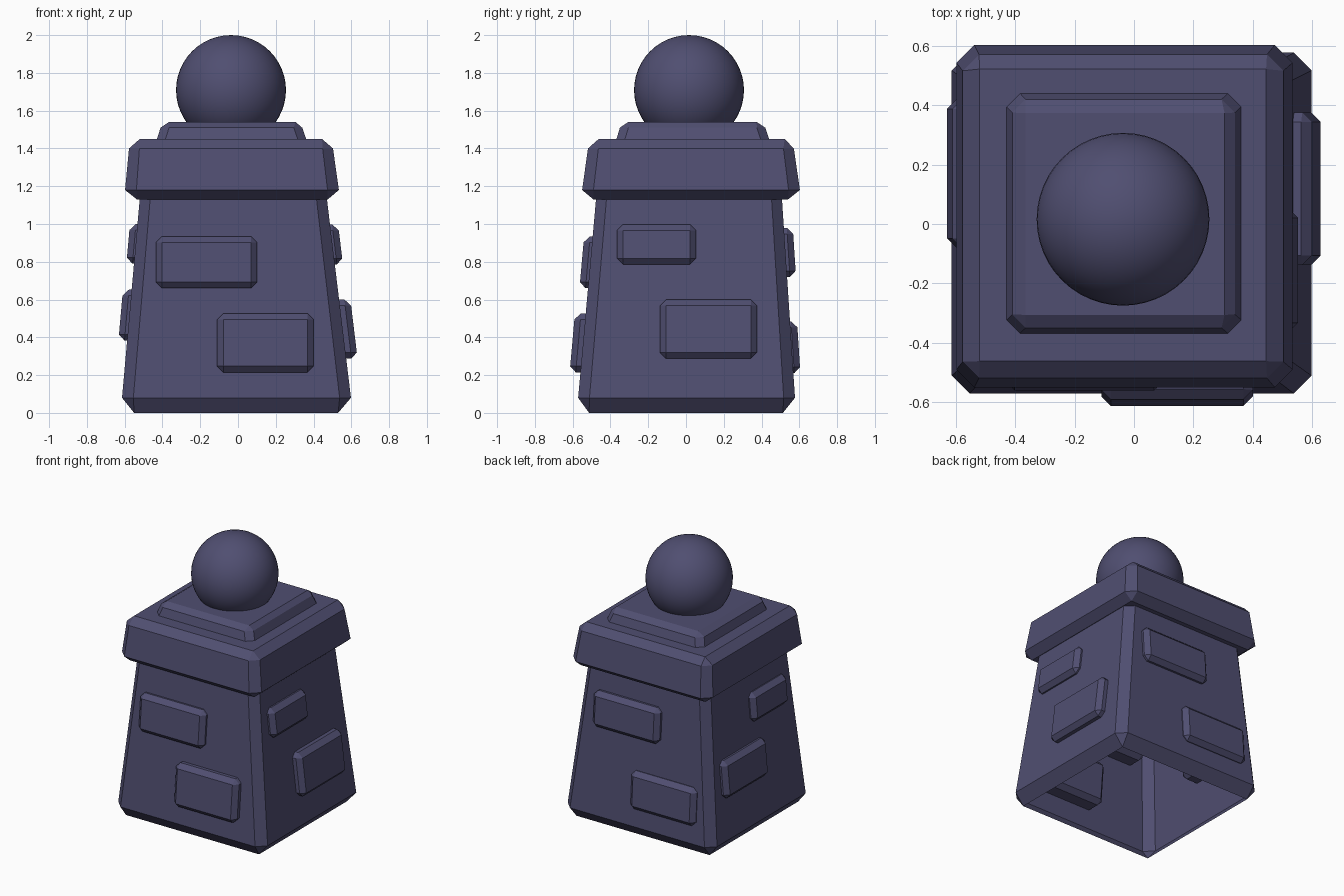
import bpy, bmesh

if "Cube" in bpy.data.objects:
    bpy.data.objects.remove(bpy.data.objects["Cube"])

mat = bpy.data.materials.new("dark slate violet")
mat.diffuse_color = (0.08, 0.077, 0.165, 1)
mat.use_nodes = True
mat.node_tree.nodes["Principled BSDF"].inputs["Base Color"].default_value = mat.diffuse_color


def finish(name, bm):
    bmesh.ops.remove_doubles(bm, verts=bm.verts, dist=0.0005)
    bmesh.ops.recalc_face_normals(bm, faces=bm.faces)
    me = bpy.data.meshes.new(name)
    bm.to_mesh(me)
    bm.free()
    me.materials.append(mat)
    ob = bpy.data.objects.new(name, me)
    bpy.context.collection.objects.link(ob)
    return ob


def loft(name, sections, bottom, top):
    """Join rectangles (z, x0, x1, y0, y1, corner chamfer) into a chamfered block."""
    bm = bmesh.new()
    rings = []
    for z, x0, x1, y0, y1, c in sections:
        pts = [(x0 + c, y0), (x1 - c, y0), (x1, y0 + c), (x1, y1 - c),
               (x1 - c, y1), (x0 + c, y1), (x0, y1 - c), (x0, y0 + c)]
        rings.append([bm.verts.new((x, y, z)) for x, y in pts])
    for a, b in zip(rings, rings[1:]):
        for i in range(8):
            j = (i + 1) % 8
            bm.faces.new((a[i], a[j], b[j], b[i]))
    if bottom:
        bm.faces.new(rings[0][::-1])
    if top:
        bm.faces.new(rings[-1])
    return finish(name, bm)


# Tapered hollow body, open underneath
loft("body", [(0, -.55, .53, -.513, .513, 0),
              (.08, -.614, .598, -.571, .577, .06),
              (1.18, -.516, .465, -.472, .505, .055)], False, False)

# Overhanging cap slab
loft("cap", [(1.13, -.535, .475, -.49, .54, 0),
             (1.18, -.598, .534, -.55, .603, .06),
             (1.40, -.577, .503, -.519, .571, .055),
             (1.45, -.52, .445, -.462, .522, 0)], True, True)

# Small plinth below the ball
loft("plinth", [(1.43, -.435, .368, -.374, .446, .045),
                (1.51, -.41, .34, -.35, .42, .045),
                (1.54, -.365, .305, -.306, .374, 0)], True, True)

# Smooth ball on top
bm = bmesh.new()
bmesh.ops.create_uvsphere(bm, u_segments=48, v_segments=24, radius=.291)
bmesh.ops.translate(bm, verts=bm.verts, vec=(-.037, .016, 1.709))
for f in bm.faces:
    f.smooth = True
finish("ball", bm)

# Walls: axis, sign, distance at z = .08, inward lean per unit height
WALLS = {"front": (1, -1, .571, .0896), "back": (1, 1, .577, .065),
         "right": (0, 1, .598, .121), "left": (0, -1, .614, .089)}


def brick(wall, level, u0, u1, z0, z1, out, inner=.12):
    """Bevelled block set through a leaning wall."""
    axis, sign, base, lean = WALLS[wall]
    bm = bmesh.new()
    bmesh.ops.create_cube(bm, size=1)
    for v in bm.verts:
        v.co = (u0 + (v.co.x + .5) * (u1 - u0), z0 + (v.co.y + .5) * (z1 - z0),
                -inner + (v.co.z + .5) * (inner + out))
    bmesh.ops.bevel(bm, geom=bm.edges[:], offset=.032, segments=1,
                    affect='EDGES', profile=.5)
    for v in bm.verts:
        u, z, w = v.co
        d = sign * (base - lean * (z - .08) + w)
        v.co = (u, d, z) if axis else (d, u, z)
    finish(f"{wall}_{level}_brick", bm)


# Two raised bricks on every side
brick("front", "upper", -.434, .10, .66, .935, .045)
brick("front", "lower", -.11, .40, .215, .527, .057)
brick("right", "upper", -.365, .053, .786, .998, .043)
brick("right", "lower", -.138, .376, .288, .60, .06)
brick("back", "upper", -.17, .37, .72, .98, .047)
brick("back", "lower", -.48, .05, .21, .485, .037)
brick("left", "upper", -.37, .04, .79, 1.0, .04)
brick("left", "lower", -.08, .42, .383, .653, .046)
